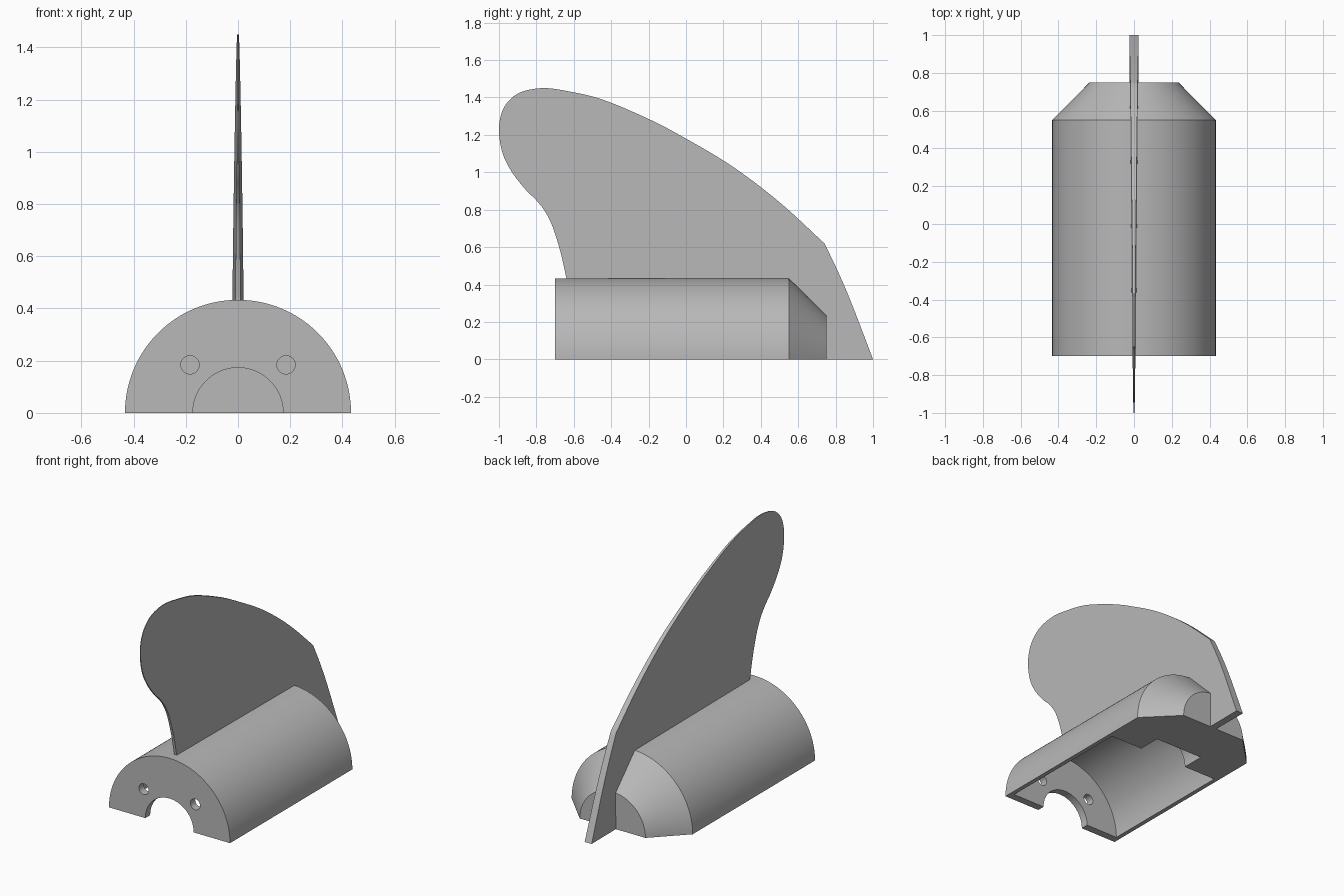
import bpy
import bmesh
from math import pi
from mathutils import Vector, Matrix

cube = bpy.data.objects.get("Cube")
if cube:
    bpy.data.objects.remove(cube, do_unlink=True)

grey = bpy.data.materials.new("light grey plastic")
grey.use_nodes = True
colour = (0.48, 0.48, 0.48, 1)
grey.diffuse_color = colour
grey.node_tree.nodes["Principled BSDF"].inputs["Base Color"].default_value = colour


def make_object(name, bm):
    bmesh.ops.recalc_face_normals(bm, faces=bm.faces)
    mesh = bpy.data.meshes.new(name)
    bm.to_mesh(mesh)
    bm.free()
    obj = bpy.data.objects.new(name, mesh)
    bpy.context.collection.objects.link(obj)
    mesh.materials.append(grey)
    return obj


def activate(obj):
    bpy.ops.object.select_all(action='DESELECT')
    obj.select_set(True)
    bpy.context.view_layer.objects.active = obj


def smooth_curve(points, steps=6):
    """Catmull-Rom curve through the points."""
    pts = [Vector(p) for p in points]
    pts = [2 * pts[0] - pts[1]] + pts + [2 * pts[-1] - pts[-2]]
    out = []
    for a, b, c, d in zip(pts, pts[1:], pts[2:], pts[3:]):
        for i in range(steps):
            t = i / steps
            out.append(0.5 * (2 * b + (c - a) * t + (2 * a - 5 * b + 4 * c - d) * t ** 2
                              + (3 * b - a - 3 * c + d) * t ** 3))
    return out + [pts[-2]]


# Hollow half-round body: closed (y, radius) section swept half a turn
R, WALL_R, BORE = 0.433, 0.405, 0.173
section = [(-0.7, BORE), (-0.7, R), (0.55, R), (0.75, 0.235), (0.75, 0),
           (0.425, 0), (0.425, BORE), (0.275, BORE), (0.275, WALL_R),
           (-0.65, WALL_R), (-0.65, BORE)]
SEGMENTS = 64
bm = bmesh.new()
rings = []
for s in range(SEGMENTS + 1):
    turn = Matrix.Rotation(-pi * s / SEGMENTS, 3, 'Y')
    rings.append([bm.verts.new(turn @ Vector((r, y, 0))) for y, r in section])
for a, b in zip(rings, rings[1:]):
    for i in range(len(section)):
        j = (i + 1) % len(section)
        if section[i][1] or section[j][1]:
            bm.faces.new((a[i], a[j], b[j], b[i]))
bm.faces.new(rings[0])
bm.faces.new(rings[-1])
bmesh.ops.remove_doubles(bm, verts=bm.verts, dist=1e-5)
body = make_object("body_shell", bm)

# Two screw holes through the front plate
for side in (-1, 1):
    bm = bmesh.new()
    place = Matrix.Translation((side * 0.184, -0.68, 0.184)) @ Matrix.Rotation(pi / 2, 4, 'X')
    bmesh.ops.create_cone(bm, cap_ends=True, segments=24, radius1=0.035,
                          radius2=0.035, depth=0.2, matrix=place)
    cutter = make_object("screw_hole_cutter", bm)
    cutter.hide_render = True
    cut = body.modifiers.new("screw_hole", 'BOOLEAN')
    cut.operation = 'DIFFERENCE'
    cut.solver = 'EXACT'
    cut.object = cutter
    activate(body)
    bpy.ops.object.modifier_apply(modifier=cut.name)
    bpy.data.objects.remove(cutter, do_unlink=True)

# Fin outline in (y, z): swept edge, rear edge, then the root inside the body
swept_edge = smooth_curve([
    (-0.64, 0.435), (-0.67, 0.57), (-0.71, 0.70), (-0.75, 0.785), (-0.80, 0.85),
    (-0.86, 0.91), (-0.93, 1.0), (-0.98, 1.1), (-1.0, 1.22), (-0.985, 1.32),
    (-0.94, 1.39), (-0.87, 1.433), (-0.76, 1.45), (-0.64, 1.435), (-0.45, 1.39),
    (-0.2, 1.285), (0, 1.18), (0.25, 1.03), (0.5, 0.84), (0.74, 0.62)])
rear_edge = smooth_curve([(0.74, 0.62), (0.81, 0.475), (0.885, 0.3), (1, 0)])[1:]
root = [Vector(p) for p in ((0.7, 0), (0.5, 0.3), (0.5, 0.42), (-0.64, 0.42))]
outline = swept_edge + rear_edge + root

# Both sides lean together towards the tip
bm = bmesh.new()
sides = []
for side in (-1, 1):
    loop = [bm.verts.new((side * (0.0172 + 0.0078 * y - 0.0057 * z), y, z))
            for y, z in outline]
    bm.faces.new(loop)
    sides.append(loop)
left, right = sides
for i in range(len(outline)):
    bm.faces.new((left[i - 1], left[i], right[i], right[i - 1]))
fin = make_object("fin", bm)

for obj in (body, fin):
    activate(obj)
    bpy.ops.object.shade_smooth_by_angle(angle=pi / 8)
